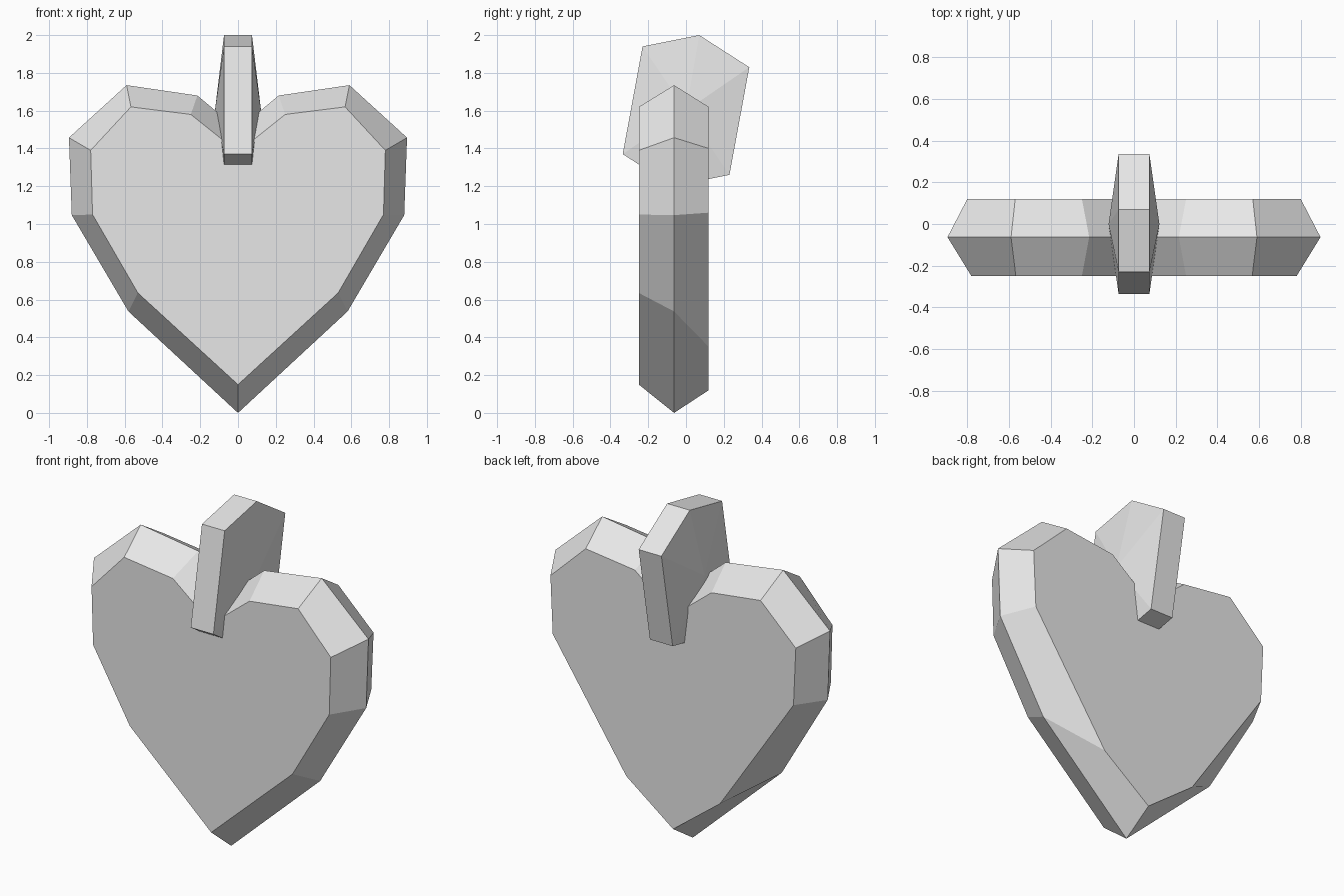
import bpy
import bmesh

old = bpy.data.objects.get("Cube")
if old:
    bpy.data.objects.remove(old, do_unlink=True)

grey = bpy.data.materials.new("light_grey")
grey.use_nodes = True
colour = (0.8, 0.8, 0.8, 1)
grey.diffuse_color = colour
grey.node_tree.nodes["Principled BSDF"].inputs["Base Color"].default_value = colour


def finish(bm, name):
    """Turn a bmesh into a flat shaded grey object."""
    bmesh.ops.recalc_face_normals(bm, faces=bm.faces)
    mesh = bpy.data.meshes.new(name)
    bm.to_mesh(mesh)
    bm.free()
    mesh.materials.append(grey)
    bpy.context.collection.objects.link(bpy.data.objects.new(name, mesh))


def bridge(bm, a, b):
    """Join two rings of equal length with quads."""
    for i in range(len(a)):
        j = (i + 1) % len(a)
        bm.faces.new((a[i], a[j], b[j], b[i]))


def heart_ring(bm, y, half):
    """Mirror a half outline, tip to cleft, into a full ring."""
    outline = half + [(-x, z) for x, z in reversed(half[1:-1])]
    return [bm.verts.new((x, y, z)) for x, z in outline]


# Heart: front face, widest middle ring, back face
bm = bmesh.new()
front = heart_ring(bm, -0.25, [(0, 0.15), (0.53, 0.635), (0.77, 1.05), (0.78, 1.39),
                               (0.567, 1.62), (0.25, 1.58), (0, 1.38)])
middle = heart_ring(bm, -0.063, [(0, 0), (0.58, 0.537), (0.88, 1.047), (0.895, 1.457),
                                 (0.59, 1.735), (0.215, 1.68), (0, 1.5)])
back = heart_ring(bm, 0.12, [(0, 0.12), (0.305, 0.35), (0.785, 1.06), (0.8, 1.4),
                             (0.57, 1.62), (0.25, 1.58), (0, 1.38)])
bridge(bm, front, middle)
bridge(bm, middle, back)
bm.faces.new(front)
bm.faces.new(back)
finish(bm, "heart_body")

# Stem: tilted hexagonal slab with bulging sides
bm = bmesh.new()
half_hex = [(-0.335, -0.23), (-0.23, 0.34), (0.07, 0.4)]
hexagon = half_hex + [(-y, -z) for y, z in half_hex]
rings = []
for side in (-1, 1):
    ring = [bm.verts.new((side * 0.074, y, 1.6 + z)) for y, z in hexagon]
    peak = bm.verts.new((side * 0.122, 0, 1.6))
    for i in range(len(ring)):
        bm.faces.new((ring[i - 1], ring[i], peak))
    rings.append(ring)
bridge(bm, *rings)
finish(bm, "stem")
